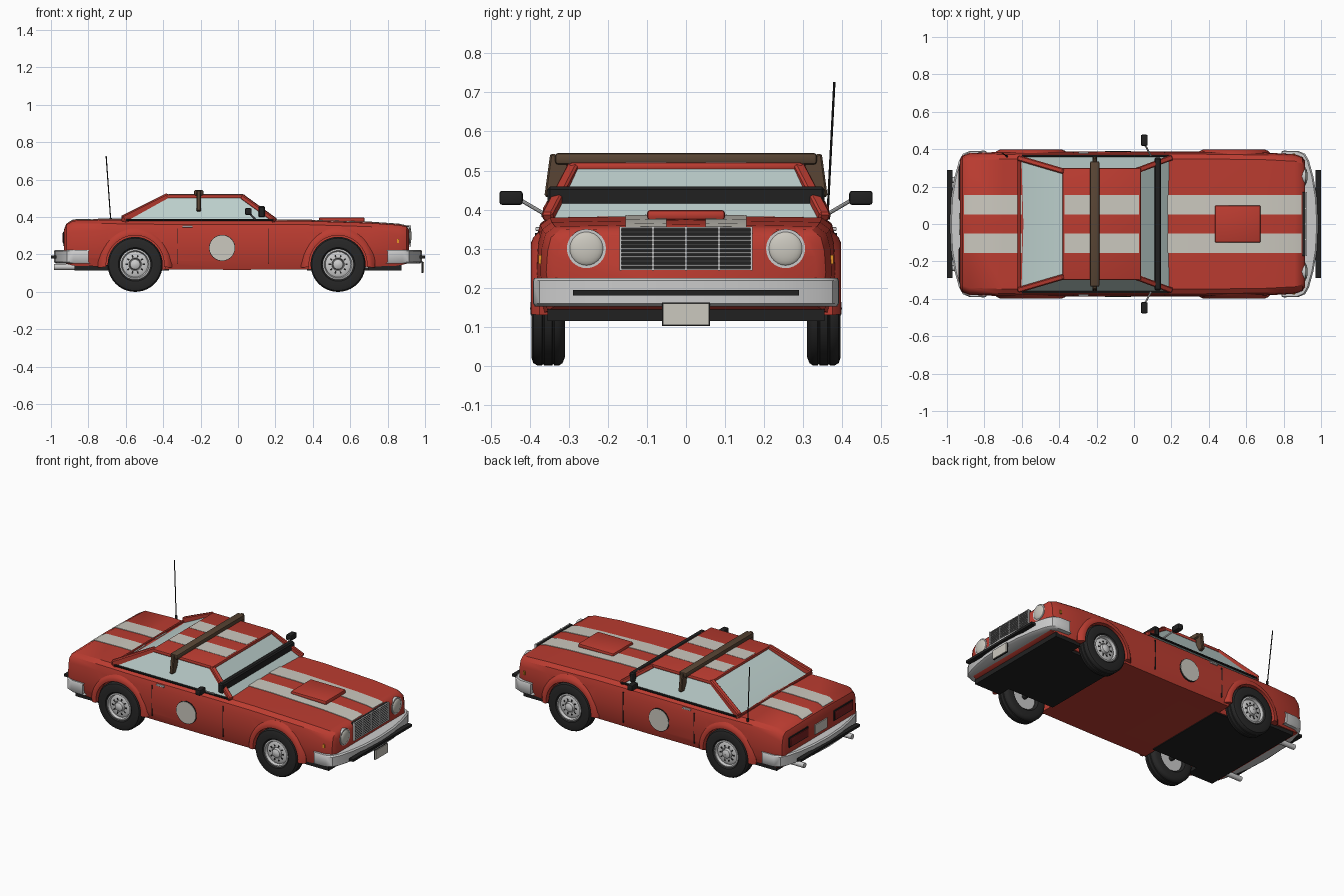
import bpy, bmesh, math
from mathutils import Vector, Matrix

if "Cube" in bpy.data.objects:
    bpy.data.objects.remove(bpy.data.objects["Cube"])

def mat(name, r, g, b):
    m = bpy.data.materials.new(name)
    m.diffuse_color = (r, g, b, 1)
    m.use_nodes = True
    m.node_tree.nodes["Principled BSDF"].inputs["Base Color"].default_value = m.diffuse_color
    return m

RED = mat("red_paint", .50, .045, .03)
DARK = mat("black_trim", .015, .015, .015)
RUBBER = mat("rubber", .02, .02, .02)
CREAM = mat("cream", .6, .58, .52)
GLASS = mat("glass", .5, .62, .6)
BROWN = mat("brown_bar", .1, .06, .035)
LAMP = mat("tail_red", .2, .015, .015)
AMBER = mat("amber", .8, .3, .02)
CHROME = mat("chrome", .55, .55, .56)

def finish(name, bm, m=None, angle=35):
    bmesh.ops.recalc_face_normals(bm, faces=bm.faces)
    me = bpy.data.meshes.new(name)
    bm.to_mesh(me)
    bm.free()
    ob = bpy.data.objects.new(name, me)
    bpy.context.collection.objects.link(ob)
    if m:
        me.materials.append(m)
    bpy.ops.object.select_all(action='DESELECT')
    ob.select_set(True)
    bpy.context.view_layer.objects.active = ob
    bpy.ops.object.shade_smooth_by_angle(angle=math.radians(angle))
    return ob

def add_box(bm, c, s, rot=Matrix()):
    bmesh.ops.create_cube(bm, size=1, matrix=Matrix.Translation(c) @ rot @ Matrix.Diagonal((*s, 1)))

def box(name, c, s, m=None, bev=0):
    bm = bmesh.new()
    add_box(bm, c, s)
    if bev:
        bmesh.ops.bevel(bm, geom=bm.edges[:], offset=bev, segments=2, profile=.5, affect='EDGES')
    return finish(name, bm, m)

def beam(name, a, b, w, h, m=None):
    a, b = Vector(a), Vector(b)
    bm = bmesh.new()
    add_box(bm, (a + b) / 2, (w, h, (b - a).length), (b - a).to_track_quat('Z', 'Y').to_matrix().to_4x4())
    bmesh.ops.bevel(bm, geom=bm.edges[:], offset=min(w, h) * .2, segments=1, affect='EDGES')
    return finish(name, bm, m)

def rod(name, a, b, r, m=None, n=16):
    a, b = Vector(a), Vector(b)
    bm = bmesh.new()
    M = Matrix.Translation((a + b) / 2) @ (b - a).to_track_quat('Z', 'Y').to_matrix().to_4x4()
    bmesh.ops.create_cone(bm, cap_ends=True, segments=n, radius1=r, radius2=r, depth=(b - a).length, matrix=M)
    return finish(name, bm, m)

def loft(name, rings, m, closed=False, caps=True):
    bm = bmesh.new()
    R = [[bm.verts.new(p) for p in ring] for ring in rings]
    n = len(R[0])
    for a, b in zip(R, R[1:] + R[:1] if closed else R[1:]):
        for i in range(n):
            bm.faces.new((a[i], a[(i + 1) % n], b[(i + 1) % n], b[i]))
    if caps and not closed:
        bm.faces.new(R[0])
        bm.faces.new(R[-1])
    return finish(name, bm, m)

def lathe_y(name, prof, cx, cz, side, m, a0=0, a1=360, n=40):
    # sweep (radius, y) section about a sideways axis
    full = a1 - a0 == 360
    rings = []
    for i in range(n if full else n + 1):
        t = math.radians(a0 + (a1 - a0) * i / n)
        rings.append([(cx + r * math.cos(t), side * y, cz + r * math.sin(t)) for r, y in prof])
    return loft(name, rings, m, closed=full)

# body shell: x, half width, top z, bottom z
ST = [(-.93, .345, .335, .17), (-.918, .365, .365, .15), (-.88, .379, .386, .14), (-.7, .386, .39, .135),
      (-.4, .388, .386, .12), (0, .387, .386, .118), (.35, .387, .385, .12), (.7, .382, .374, .135),
      (.86, .373, .363, .14), (.9, .358, .354, .15), (.915, .335, .338, .165)]

def section(x, w, t, b):
    half = [(.95 * w, b), (.985 * w, b + .045), (w, .24), (.99 * w, t - .06), (.965 * w, t - .025), (.9 * w, t - .006)]
    return [(x, 0, b)] + [(x, y, z) for y, z in half] + [(x, 0, t)] + [(x, -y, z) for y, z in half[::-1]]

body = loft("body", [section(*s) for s in ST], RED)
AXLES = (-.55, .535)
for ax in AXLES:
    for s in (1, -1):
        cut = rod("well_cutter", (ax, s * .28, .147), (ax, s * .5, .147), .16, n=40)
        cut.hide_render = True
        md = body.modifiers.new("well", 'BOOLEAN')
        md.operation, md.solver, md.object = 'DIFFERENCE', 'EXACT', cut
        bpy.context.view_layer.objects.active = body
        bpy.ops.object.modifier_apply(modifier=md.name)
        bpy.data.objects.remove(cut)
bpy.ops.object.select_all(action='DESELECT')
body.select_set(True)
bpy.ops.object.shade_smooth_by_angle(angle=math.radians(35))

# racing stripes on the decks
def deck(x, y):
    for a, b in zip(ST, ST[1:]):
        if a[0] <= x <= b[0]:
            f = (x - a[0]) / (b[0] - a[0])
            w, t = (a[i] + f * (b[i] - a[i]) for i in (1, 2))
            return t - .006 * abs(y) / (.9 * w)

for s in (1, -1):
    for name, xs in (("trunk_stripe", (-.91, -.88, -.7, -.6)), ("hood_stripe", (.18, .35, .7, .86, .895))):
        loft(name, [[(x, s * y, deck(x, s * y) + d) for y, d in ((.05, -.004), (.155, -.004), (.155, .003), (.05, .003))]
                    for x in xs], CREAM)
    box("roof_stripe", (-.172, s * .1025, .52), (.4, .105, .005), CREAM)

# cabin: glasshouse, roof, pillars
def rect(x0, x1, w, z):
    return [(x0, -w, z), (x1, -w, z), (x1, w, z), (x0, w, z)]

loft("glasshouse", [rect(-.61, .19, .362, .378), rect(-.375, .03, .292, .51)], GLASS)
box("roof", (-.172, 0, .51), (.42, .6, .022), RED, .008)
for s in (1, -1):
    beam("front_pillar", (.2, s * .355, .38), (.02, s * .287, .51), .03, .026, RED)
    beam("rear_pillar", (-.615, s * .352, .385), (-.37, s * .28, .508), .03, .045, RED)
    beam("belt_trim", (-.6, s * .364, .385), (.19, s * .364, .385), .012, .01, DARK)
    beam("roof_bar_leg", (-.21, s * .338, .43), (-.21, s * .323, .54), .022, .05, BROWN)
beam("rear_window_sill", (-.615, -.36, .386), (-.615, .36, .386), .014, .018, RED)
box("roof_bar", (-.21, 0, .53), (.05, .67, .03), BROWN, .008)
beam("windscreen_bar", (.127, -.355, .428), (.127, .355, .428), .036, .062, DARK)

# hood scoop
box("hood_scoop", (.555, 0, .386), (.245, .2, .026), RED, .009)

# bumpers, strips, plates
HALF = [(.80, .392), (.88, .39), (.915, .375), (.935, .34), (.96, .25), (.978, .14), (.985, 0)]
for s, nm in ((1, "front"), (-1, "rear")):
    pts = HALF + [(x, -y) for x, y in HALF[-2::-1]]
    rings = [[(s * (x - d), y * (1 - d), z) for x, y in pts] for z, d in
             ((.152, .012), (.16, 0), (.218, 0), (.225, .008))]
    loft(nm + "_bumper", rings, CHROME)
    box(nm + "_bumper_strip", (s * .985, 0, .187), (.028, .58, .015), DARK)
    box(nm + "_valance", (s * .785, 0, .13), (.18, .71, .03), DARK)
    box(nm + "_underplate", (s * .55, 0, .123), (.36, .55, .016), DARK)
box("front_plate", (.99, 0, .132), (.008, .118, .056), CREAM)
box("front_plate_back", (.985, 0, .132), (.008, .122, .06), DARK)
box("rear_plate", (-.93, 0, .275), (.012, .12, .06), CREAM)

# grille
box("grille_back", (.91, 0, .3), (.016, .34, .11), DARK)
bm = bmesh.new()
for i in range(11):
    add_box(bm, (.919, 0, .247 + i * .0106), (.01, .34, .0035))
for i in range(5):
    add_box(bm, (.92, -.168 + i * .084, .3), (.012, .005, .112))
finish("grille_bars", bm, CHROME)

# wheels and arch flares
TYRE = [(.078, .325), (.09, .312), (.125, .31), (.14, .316), (.147, .326), (.147, .337), (.142, .34), (.147, .343),
        (.147, .363), (.142, .366), (.147, .369), (.147, .38), (.14, .391), (.125, .396), (.09, .394), (.078, .38)]
RIM = [(.001, .33), (.079, .33), (.082, .39), (.074, .392), (.068, .376), (.055, .382), (.034, .382), (.03, .372),
       (.026, .392), (.015, .398), (.001, .399)]
FLARE = [(.155, .355), (.155, .396), (.168, .397), (.182, .391), (.198, .375), (.19, .355)]
for ax in AXLES:
    for s in (1, -1):
        lathe_y("tyre", TYRE, ax, .147, s, RUBBER)
        lathe_y("rim", RIM, ax, .147, s, CHROME)
        lathe_y("arch_flare", FLARE, ax, .147, s, RED, -5, 185, 28)
        bm = bmesh.new()
        for i in range(10):
            t = i * math.tau / 10
            add_box(bm, (ax + .045 * math.cos(t), s * .381, .147 + .045 * math.sin(t)), (.013, .006, .008),
                    Matrix.Rotation(-t, 4, 'Y'))
        finish("rim_slots", bm, DARK)
    rod("axle", (ax, -.33, .147), (ax, .33, .147), .015, DARK)

# paired details
for s in (1, -1):
    rod("headlight_rim", (.87, s * .255, .3), (.918, s * .255, .3), .05, CHROME, 32)
    bm = bmesh.new()
    bmesh.ops.create_uvsphere(bm, u_segments=24, v_segments=12, radius=.044,
                              matrix=Matrix.Translation((.915, s * .255, .3)) @ Matrix.Diagonal((.3, 1, 1, 1)))
    finish("headlight_lens", bm, CREAM)
    box("side_marker", (.855, s * .372, .272), (.012, .012, .022), AMBER)
    box("tail_light_frame", (-.928, s * .22, .29), (.014, .19, .065), DARK, .003)
    box("tail_light", (-.932, s * .22, .29), (.014, .175, .05), LAMP, .003)
    rod("exhaust", (-.86, s * .235, .133), (-.985, s * .235, .133), .016, CHROME)
    rod("door_disc_edge", (-.085, s * .37, .235), (-.085, s * .389, .235), .07, DARK, 40)
    rod("door_disc", (-.085, s * .37, .235), (-.085, s * .391, .235), .067, CREAM, 40)
    for x in (-.325, .165):
        box("door_seam", (x, s * .383, .245), (.004, .008, .19), DARK)
    box("door_handle", (-.27, s * .379, .35), (.055, .014, .01), CHROME, .003)
    rod("mirror_arm", (.09, s * .365, .39), (.055, s * .43, .428), .005, CHROME, 10)
    box("mirror", (.055, s * .448, .43), (.036, .06, .036), DARK, .007)

# antenna
rod("antenna", (-.68, .362, .375), (-.705, .38, .727), .003, DARK, 8)
rod("antenna_base", (-.68, .362, .375), (-.681, .363, .395), .007, DARK, 12)
# strip at tail end reaching full length
box("rear_bumper_pad", (-.994, 0, .187), (.012, .56, .014), DARK)
